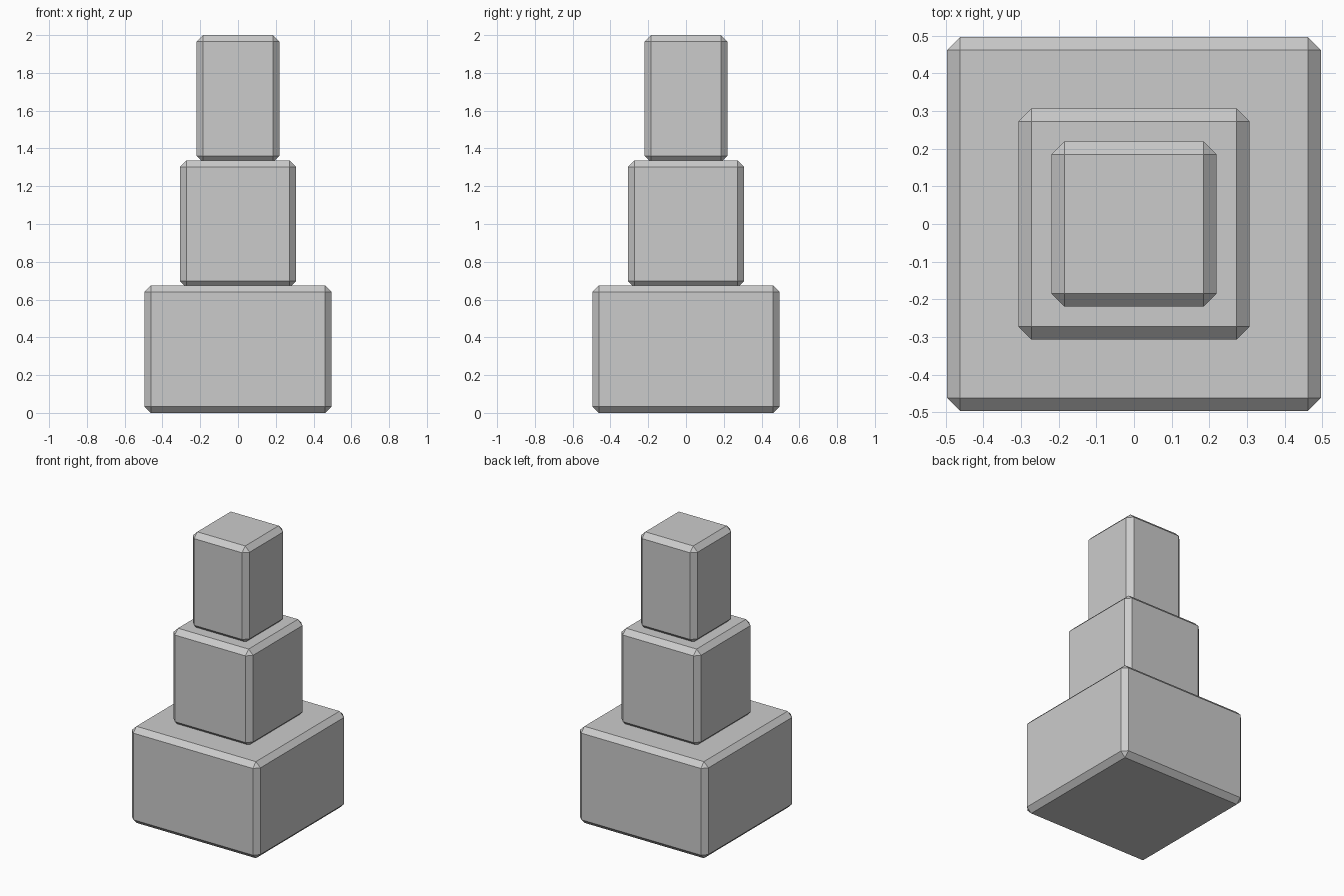
import bpy

if "Cube" in bpy.data.objects:
    bpy.data.objects.remove(bpy.data.objects["Cube"])

HEIGHT = 0.674   # height of every block
STEP = 0.663     # spacing, blocks sink slightly into each other
BEVEL = 0.0345


def block(name, half_width, bottom):
    bpy.ops.mesh.primitive_cube_add(size=1, location=(0, 0, bottom + HEIGHT / 2))
    obj = bpy.context.object
    obj.name = name
    obj.scale = (2 * half_width, 2 * half_width, HEIGHT)
    bpy.ops.object.transform_apply(location=False, rotation=False, scale=True)
    # single flat chamfer on all edges
    mod = obj.modifiers.new("chamfer", 'BEVEL')
    mod.width = BEVEL
    mod.segments = 1
    return obj


# three stacked blocks, narrowing upward
for i, (name, half) in enumerate((("base_block", 0.496),
                                  ("middle_block", 0.307),
                                  ("top_block", 0.2195))):
    block(name, half, i * STEP)
